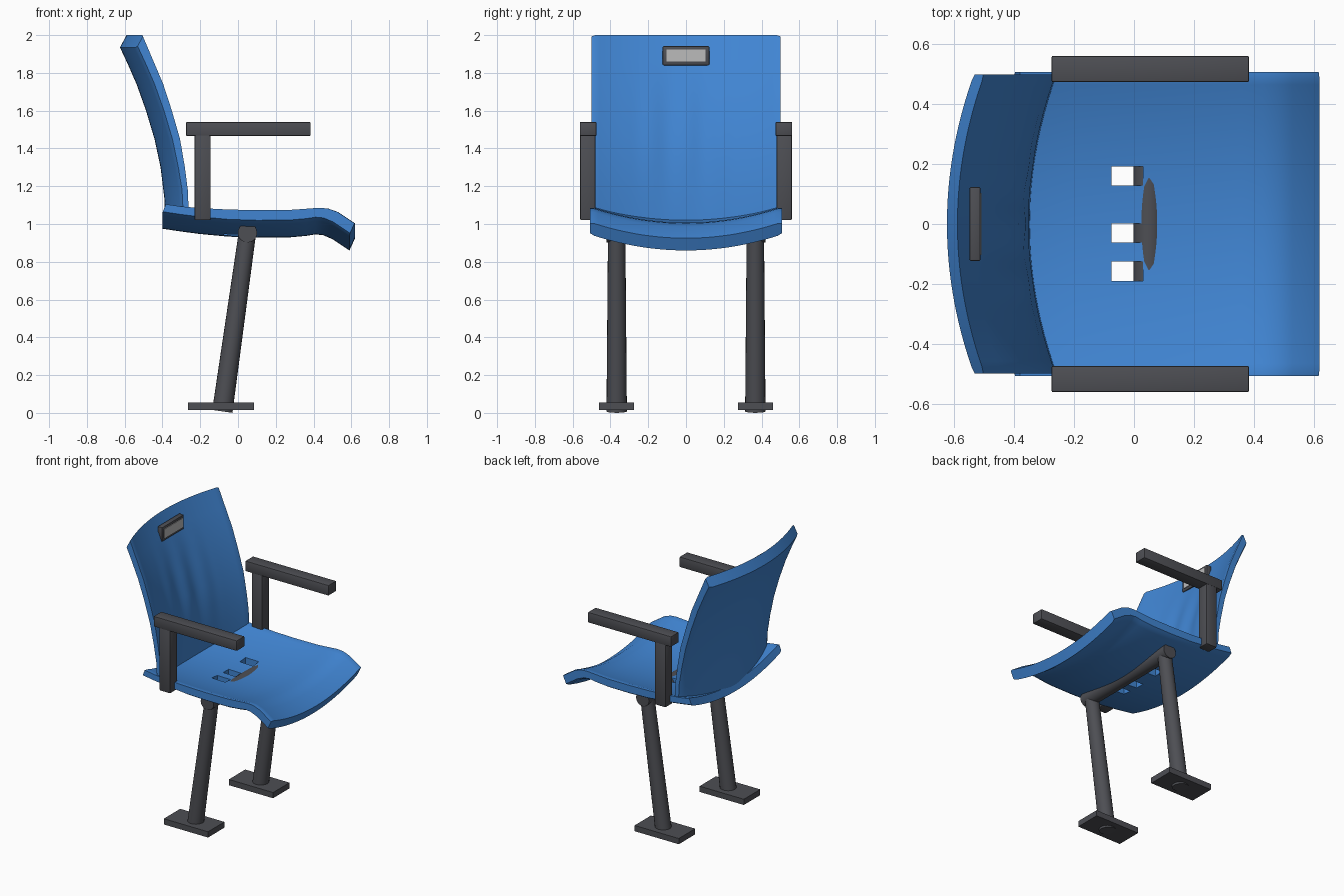
import bpy, bmesh, math
from mathutils import Vector

if "Cube" in bpy.data.objects:
    bpy.data.objects.remove(bpy.data.objects["Cube"], do_unlink=True)


def material(name, rgb):
    m = bpy.data.materials.new(name)
    m.use_nodes = True
    m.diffuse_color = (*rgb, 1)
    m.node_tree.nodes["Principled BSDF"].inputs["Base Color"].default_value = (*rgb, 1)
    return m


BLUE = material("blue plastic", (0.052, 0.235, 0.65))
DARK = material("dark grey metal", (0.075, 0.077, 0.088))
SILVER = material("silver plate", (0.5, 0.5, 0.5))


def finish(bm, name, mat, smooth=True):
    bmesh.ops.recalc_face_normals(bm, faces=bm.faces)
    mesh = bpy.data.meshes.new(name)
    bm.to_mesh(mesh)
    bm.free()
    mesh.materials.append(mat)
    ob = bpy.data.objects.new(name, mesh)
    bpy.context.collection.objects.link(ob)
    if smooth:
        shade(ob)
    return ob


def shade(ob):
    bpy.ops.object.select_all(action="DESELECT")
    ob.select_set(True)
    bpy.context.view_layer.objects.active = ob
    bpy.ops.object.shade_smooth_by_angle(angle=math.radians(40))


def add_box(bm, x, y, z):
    verts = bmesh.ops.create_cube(bm, size=1)["verts"]
    for v in verts:
        v.co = Vector([(a + b) / 2 + c * (b - a) for c, (a, b) in zip(v.co, (x, y, z))])


def box(name, x, y, z, mat, bevel=0.0):
    bm = bmesh.new()
    add_box(bm, x, y, z)
    if bevel:
        bmesh.ops.bevel(bm, geom=bm.edges[:], offset=bevel, segments=2, affect="EDGES", profile=0.5)
    return finish(bm, name, mat)


def tube(name, start, end, r1, r2, mat):
    a, b = Vector(start), Vector(end)
    bm = bmesh.new()
    bmesh.ops.create_cone(bm, cap_ends=True, segments=20, radius1=r1, radius2=r2, depth=(b - a).length)
    turn = (b - a).to_track_quat("Z", "Y")
    for v in bm.verts:
        v.co = turn @ v.co + (a + b) / 2
    return finish(bm, name, mat)


def shell(name, upper, lower, half, offset, steps=48):
    """Sweep a closed side profile across y, shifting each point by offset(t, z)."""
    bm = bmesh.new()
    rings = []
    for i in range(steps + 1):
        t = -1 + 2 * i / steps
        thin = 0.1 if abs(t) == 1 else 0.0      # softened side rims
        ring = []
        pairs = [(Vector(u), Vector(l)) for u, l in zip(upper, lower)]
        outline = [(u.lerp(l, thin), True) for u, l in pairs]
        outline += [(l.lerp(u, thin), False) for u, l in reversed(pairs)]
        for p, front in outline:
            dx, dz = offset(t, p.y, front)
            ring.append(bm.verts.new((p.x + dx, t * half, p.y + dz)))
        rings.append(ring)
    n = len(rings[0])
    for a, b in zip(rings, rings[1:]):
        for k in range(n):
            bm.faces.new((a[k], a[(k + 1) % n], b[(k + 1) % n], b[k]))
    # side caps
    for ring in (rings[0], rings[-1]):
        for k in range(n // 2 - 1):
            bm.faces.new((ring[k], ring[k + 1], ring[n - 2 - k], ring[n - 1 - k]))
    return finish(bm, name, BLUE, smooth=False)


# Dished seat with a waterfall front lip
seat_top = [(-0.38, 1.11), (-0.3, 1.098), (-0.2, 1.09), (-0.05, 1.083), (0.1, 1.08), (0.27, 1.081),
            (0.36, 1.087), (0.43, 1.092), (0.48, 1.088), (0.53, 1.07), (0.62, 1.01)]
seat_low = [(-0.4, 1.06), (-0.3, 1.045), (-0.2, 1.032), (-0.05, 1.018), (0.1, 1.013), (0.27, 1.014),
            (0.36, 1.022), (0.41, 1.03), (0.45, 1.026), (0.5, 1.005), (0.59, 0.945)]
seat = shell("seat", seat_top, seat_low, 0.508, lambda t, z, f: (0, -0.085 * (1 - t * t)))

# Three slots through the seat
bm = bmesh.new()
for y in (0.16, -0.03, -0.158):
    add_box(bm, (-0.075, 0.03), (y - 0.032, y + 0.032), (0.8, 1.2))
cutter = finish(bm, "slot_cutter", BLUE, smooth=False)
cutter.hide_render = True
cut = seat.modifiers.new("slots", "BOOLEAN")
cut.operation, cut.object, cut.solver = "DIFFERENCE", cutter, "EXACT"
bpy.context.view_layer.objects.active = seat
bpy.ops.object.modifier_apply(modifier=cut.name)
bpy.data.objects.remove(cutter, do_unlink=True)
shade(seat)


# Bowed backrest with faint ribs, its foot following the seat dish
def back_offset(t, z, front):
    bow = 1 - t * t
    drop = max(0, min(1, (1.3 - z) / 0.22))
    fade = max(0, math.sin(math.pi * (z - 1.15) / 0.65)) if 1.15 < z < 1.8 else 0
    rib = 0.007 * fade * math.cos(t * 16) * max(0, 1 - (t / 0.6) ** 2) if front else 0
    return -0.09 * bow + rib, -0.08 * bow * drop


back_front = [(-0.5, 2.0), (-0.445, 1.87), (-0.39, 1.74), (-0.345, 1.6), (-0.302, 1.45),
              (-0.277, 1.3), (-0.262, 1.18), (-0.258, 1.08)]
back_rear = [(-0.535, 1.935), (-0.495, 1.85), (-0.447, 1.74), (-0.397, 1.6), (-0.352, 1.45),
             (-0.32, 1.3), (-0.3, 1.18), (-0.295, 1.08)]
shade(shell("backrest", back_front, back_rear, 0.5, back_offset))

# Number plate holder on the backrest
box("plate_frame", (-0.55, -0.513), (-0.124, 0.124), (1.84, 1.942), DARK, 0.006)
box("plate_insert", (-0.52, -0.509), (-0.104, 0.104), (1.86, 1.924), SILVER)

# Crossbar under the seat
tube("crossbar", (0.05, -0.42, 0.953), (0.05, 0.42, 0.953), 0.051, 0.051, DARK)

# Legs, feet and armrests on both sides
for side, s in (("right", -1), ("left", 1)):
    def span(a, b):
        return tuple(sorted((s * a, s * b)))
    tube(side + "_leg", (-0.083, s * 0.367, 0.008), (0.05, s * 0.367, 0.955), 0.054, 0.046, DARK)
    box(side + "_foot", (-0.265, 0.085), span(0.275, 0.46), (0.015, 0.056), DARK)
    box(side + "_arm_post", (-0.23, -0.145), span(0.48, 0.56), (1.02, 1.48), DARK, 0.006)
    box(side + "_armrest", (-0.275, 0.384), span(0.474, 0.562), (1.466, 1.54), DARK, 0.005)
